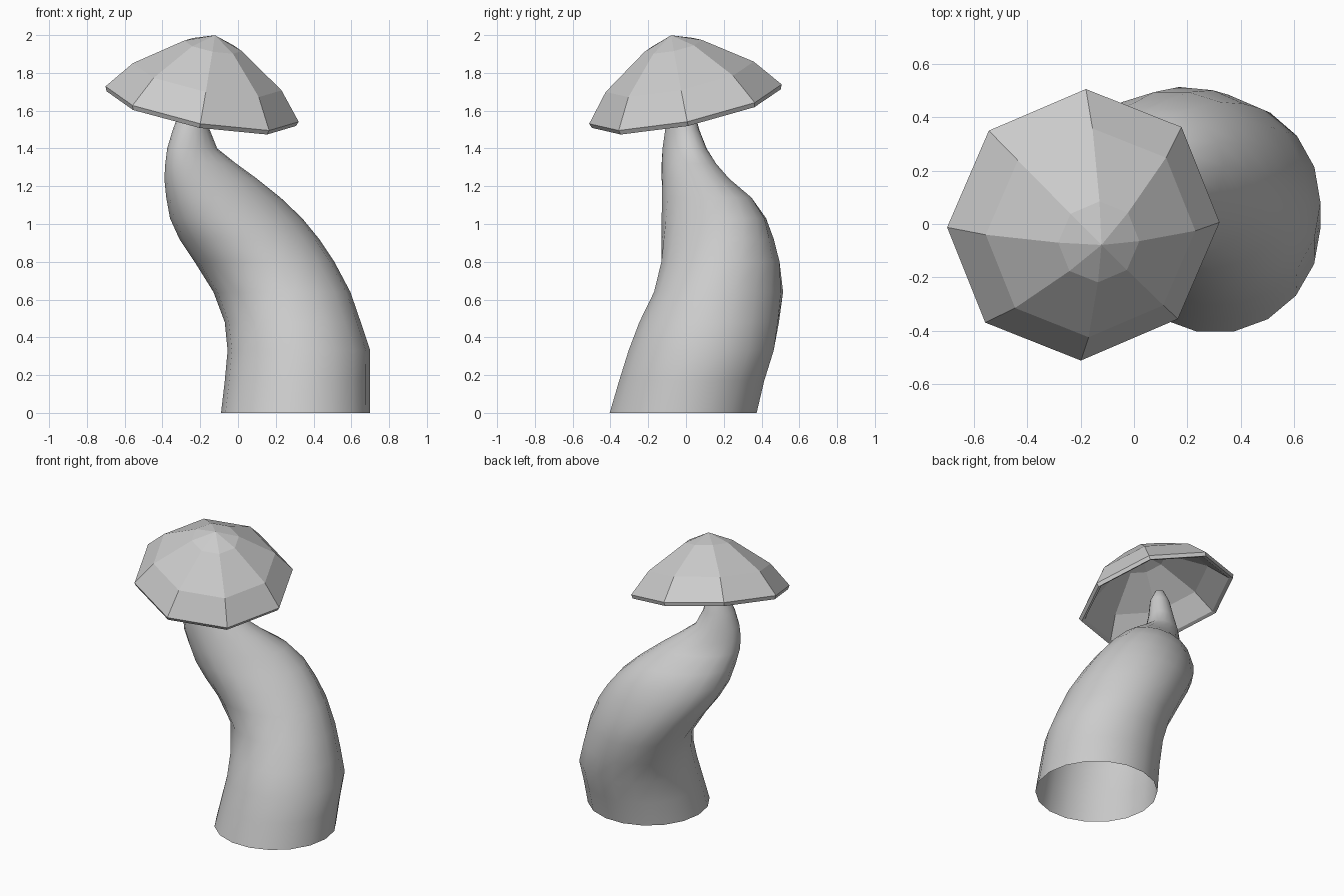
import bpy, bmesh
from math import cos, sin, pi
from mathutils import Vector, Matrix

if "Cube" in bpy.data.objects:
    bpy.data.objects.remove(bpy.data.objects["Cube"])


def loft(name, rings, smooth, start=None, end=None):
    """Skin a list of point rings; optional pole points close the ends."""
    bm = bmesh.new()
    loops = [[bm.verts.new(p) for p in ring] for ring in rings]
    n = len(loops[0])
    for a, b in zip(loops, loops[1:]):
        for i in range(n):
            j = (i + 1) % n
            bm.faces.new((a[i], a[j], b[j], b[i]))
    for pole, loop in ((start, loops[0]), (end, loops[-1])):
        if pole is not None:
            v = bm.verts.new(pole)
            for i in range(n):
                bm.faces.new((loop[i], loop[(i + 1) % n], v))
    bmesh.ops.recalc_face_normals(bm, faces=bm.faces)
    for f in bm.faces:
        f.smooth = smooth
    mesh = bpy.data.meshes.new(name)
    bm.to_mesh(mesh)
    bm.free()
    obj = bpy.data.objects.new(name, mesh)
    bpy.context.collection.objects.link(obj)
    return obj


# Stem: horizontal sections (z, x min, x max, y min, y max, diagonal skew)
sections = [
    (0.00, -.09, .70, -.41, .38, 0),
    (0.17, -.07, .70, -.36, .42, 0),
    (0.33, -.055, .70, -.31, .47, 0),
    (0.48, -.07, .65, -.25, .495, -.05),
    (0.64, -.13, .595, -.17, .515, -.1),
    (0.80, -.23, .51, -.135, .50, 0),
    (0.92, -.31, .43, -.13, .465, .12),
    (1.03, -.36, .34, -.13, .425, .25),
    (1.14, -.38, .225, -.13, .35, .35),
    (1.24, -.39, .10, -.13, .23, .4),
    (1.32, -.385, -.01, -.13, .16, .4),
    (1.40, -.375, -.11, -.125, .11, .3),
    (1.50, -.345, -.15, -.11, .07, .2),
    (1.62, -.30, -.17, -.08, .04, 0),
    (1.69, -.26, -.20, -.04, .01, 0),
]
SIDES = 18
stem_rings = []
for z, x0, x1, y0, y1, skew in sections:
    angles = [2 * pi * i / SIDES for i in range(SIDES)]
    stem_rings.append([((x0 + x1) / 2 + (x1 - x0) / 2 * cos(t),
                        (y0 + y1) / 2 + (y1 - y0) / 2 * sin(t + skew), z)
                       for t in angles])
loft("stem", stem_rings, True, end=(-.23, -.015, 1.70))

# Cap: tilted eight-sided hollow shell, profile as (radius, height)
profile = [(.155, .32), (.40, .15), (.52, 0), (.51, -.025),
           (.485, -.015), (.38, .115), (.145, .285)]
cap_rings = [[(r * cos(i * pi / 4), r * sin(i * pi / 4), h) for i in range(8)]
             for r, h in profile]
cap = loft("cap", cap_rings, False, start=(0, 0, .378), end=(0, 0, .335))
tilt = Vector((0, 0, 1)).rotation_difference(Vector((.187, -.208, 1)))
cap.data.transform(Matrix.Translation((-.19, -.003, 1.635)) @ tilt.to_matrix().to_4x4())
